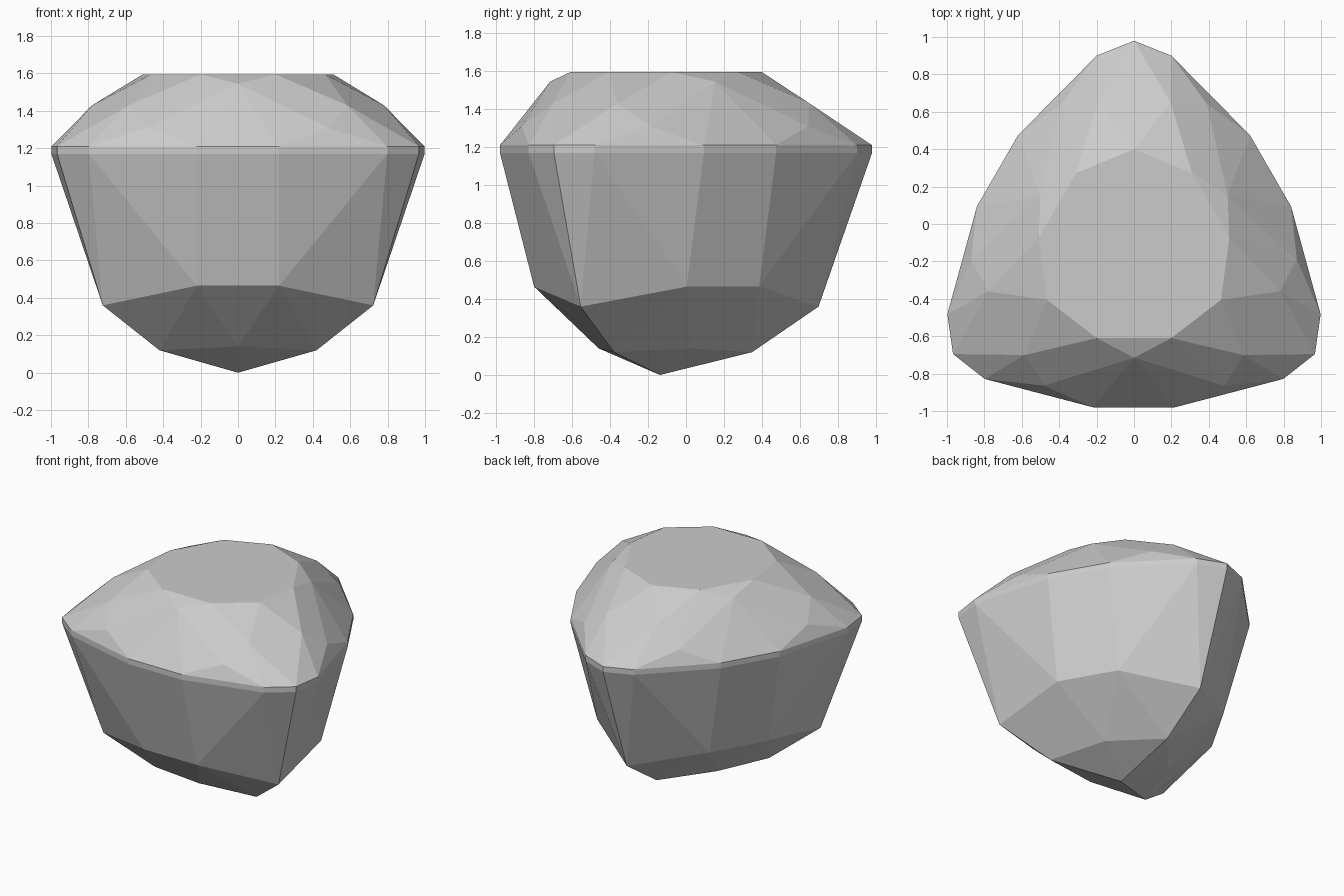
import bpy
import bmesh
from math import radians, sin, cos

cube = bpy.data.objects.get("Cube")
if cube:
    bpy.data.objects.remove(cube, do_unlink=True)

# Grey stone
stone = bpy.data.materials.new("grey_stone")
stone.use_nodes = True
grey = (0.6, 0.6, 0.6, 1.0)
stone.diffuse_color = grey
stone.node_tree.nodes["Principled BSDF"].inputs["Base Color"].default_value = grey

CENTRE_Y = -0.137
GIRDLE_LOW, GIRDLE_HIGH, TABLE = 1.17, 1.21, 1.595

# Girdle outline: radius and angle away from a corner
outline = [(1.117, 0), (1.056, 10.9), (0.871, 45.4)]

# Facet corners: radius, angle away from a corner, height
rings = [(r, a, z) for r, a in outline for z in (GIRDLE_LOW, GIRDLE_HIGH)]
rings += [
    # crown
    (0.537, 0, TABLE), (0.5135, 37.1, TABLE), (0.578, 60, 1.545),
    (0.811, 14, 1.43), (0.872, 26.5, 1.31),
    # pavilion
    (0.6985, 41.64, 0.465), (0.835, 0, 0.36),
    (0.323, 60, 0.14), (0.485, 0, 0.12),
]

# Repeat every corner around the three sides, mirrored about each
points = {(0.0, CENTRE_Y, 0.0)}
for r, offset, z in rings:
    for corner in (0, 120, 240):
        for side in (-1, 1):
            a = radians(corner + side * offset)
            points.add((round(r * sin(a), 5), round(CENTRE_Y + r * cos(a), 5), z))

# Wrap the corners in flat facets
bm = bmesh.new()
for p in sorted(points):
    bm.verts.new(p)
bmesh.ops.convex_hull(bm, input=bm.verts[:])
bmesh.ops.dissolve_limit(bm, angle_limit=radians(0.5), verts=bm.verts[:], edges=bm.edges[:])
bmesh.ops.recalc_face_normals(bm, faces=bm.faces[:])

mesh = bpy.data.meshes.new("gem")
bm.to_mesh(mesh)
bm.free()
mesh.materials.append(stone)
gem = bpy.data.objects.new("gem", mesh)
bpy.context.scene.collection.objects.link(gem)
